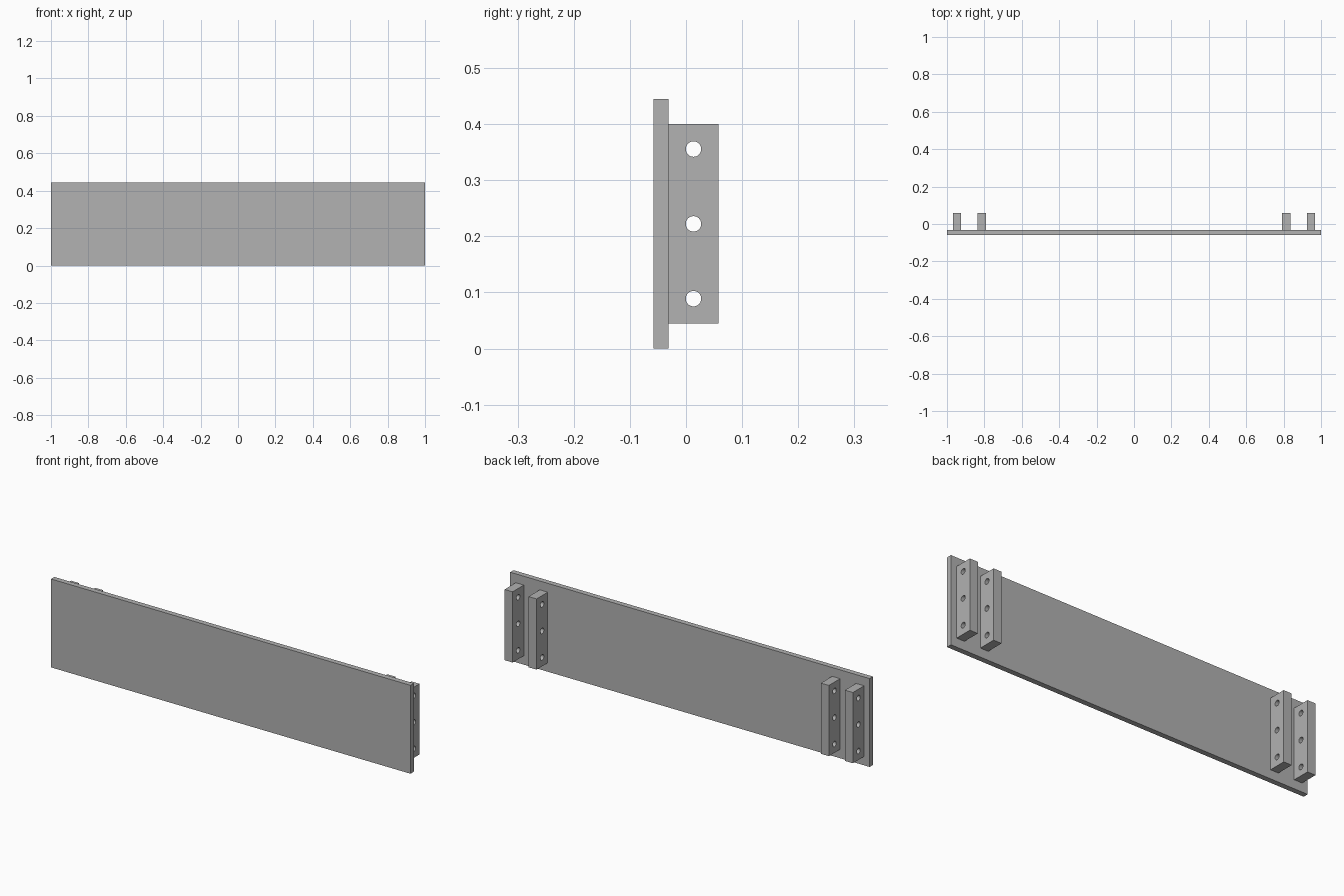
import bpy
import bmesh
from math import pi, radians
from mathutils import Matrix, Vector

if "Cube" in bpy.data.objects:
    bpy.data.objects.remove(bpy.data.objects["Cube"], do_unlink=True)

U = 2 / 225            # one design unit; the panel is 225 units long
PANEL_BACK = -3.5      # plane where the brackets meet the panel
BACK = 6.5

grey = bpy.data.materials.new("plain_grey")
grey.use_nodes = True
colour = (0.445, 0.445, 0.445, 1)
grey.diffuse_color = colour
grey.node_tree.nodes["Principled BSDF"].inputs["Base Color"].default_value = colour


def make_object(name, bm):
    mesh = bpy.data.meshes.new(name)
    bm.to_mesh(mesh)
    bm.free()
    mesh.materials.append(grey)
    obj = bpy.data.objects.new(name, mesh)
    bpy.context.collection.objects.link(obj)
    return obj


def make_box(name, low, high):
    low, high = Vector(low) * U, Vector(high) * U
    bm = bmesh.new()
    matrix = Matrix.Translation((low + high) / 2) @ Matrix.Diagonal((*(high - low), 1))
    bmesh.ops.create_cube(bm, size=1, matrix=matrix)
    return make_object(name, bm)


# Flat front panel
make_box("front_panel", (-112.5, -6.5, 0), (112.5, PANEL_BACK, 50))

# Cutter: three rods running the whole length
bm = bmesh.new()
for z in (10, 25, 40):
    place = Matrix.Translation(Vector((0, 1.5, z)) * U) @ Matrix.Rotation(pi / 2, 4, "Y")
    bmesh.ops.create_cone(bm, cap_ends=True, segments=32, radius1=1.55 * U,
                          radius2=1.55 * U, depth=240 * U, matrix=place)
cutter = make_object("hole_cutter", bm)
cutter.hide_render = True

# Two drilled mounting brackets at each end
for side, sign in (("left", 1), ("right", -1)):
    for position, centre in (("outer", 106.5), ("inner", 91.5)):
        x = sign * centre
        bracket = make_box(f"{side}_{position}_bracket",
                           (x - 2.5, PANEL_BACK, 5), (x + 2.5, BACK, 45))
        drill = bracket.modifiers.new("drill", "BOOLEAN")
        drill.operation = "DIFFERENCE"
        drill.solver = "EXACT"
        drill.object = cutter
        bpy.ops.object.select_all(action="DESELECT")
        bracket.select_set(True)
        bpy.context.view_layer.objects.active = bracket
        bpy.ops.object.modifier_apply(modifier=drill.name)
        bpy.ops.object.shade_smooth_by_angle(angle=radians(30))

bpy.data.objects.remove(cutter, do_unlink=True)
